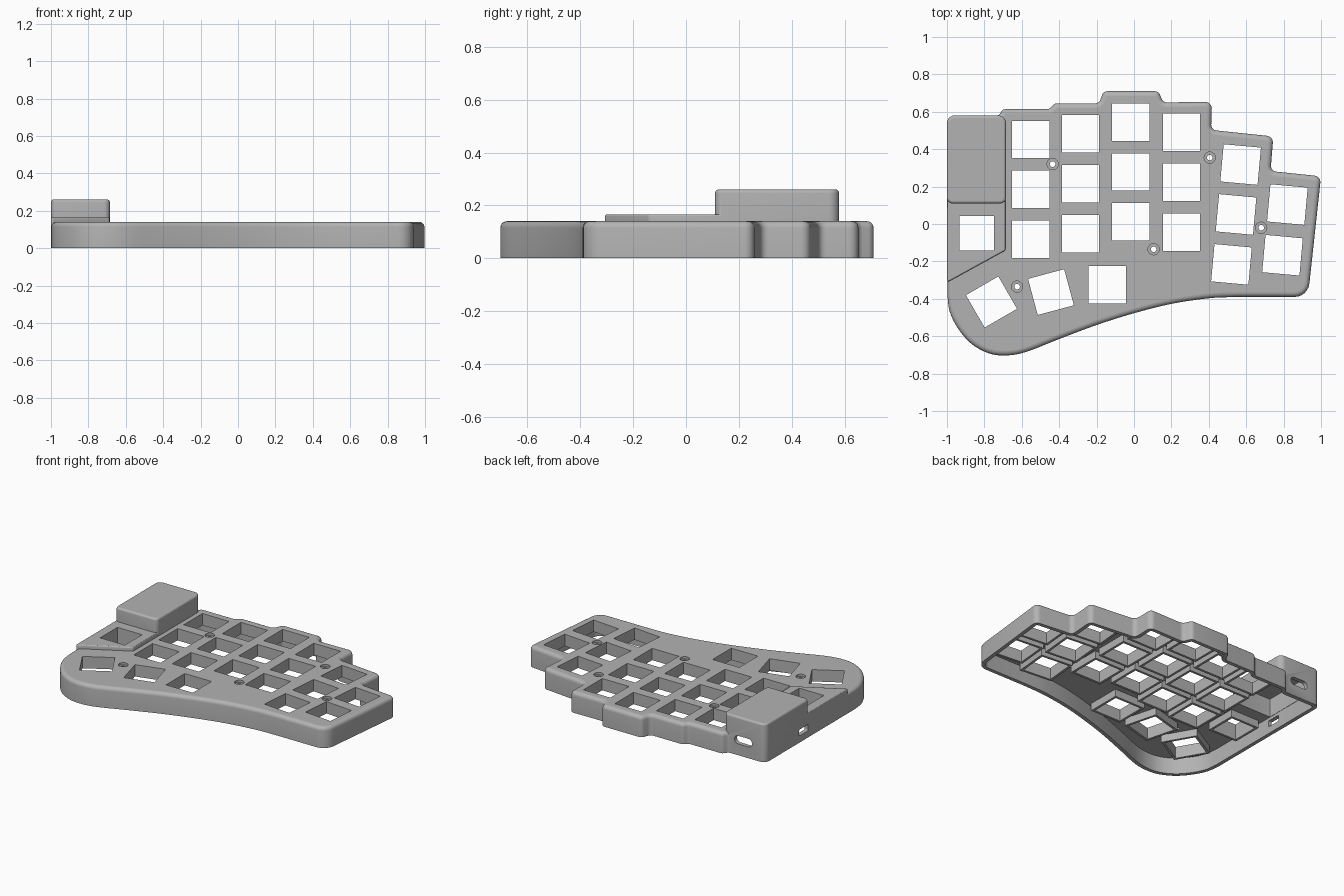
import bpy, bmesh, math
from mathutils import Vector, Matrix

if "Cube" in bpy.data.objects:
    bpy.data.objects.remove(bpy.data.objects["Cube"])


def rounded(pts, seg=6):
    """Closed counter-clockwise loop of (x, y, radius) with rounded corners."""
    out = []
    for i, (x, y, r) in enumerate(pts):
        p = Vector((x, y))
        if r == 0:
            out.append(p)
            continue
        a = (Vector(pts[i - 1][:2]) - p).normalized()
        b = (Vector(pts[(i + 1) % len(pts)][:2]) - p).normalized()
        half = a.angle(b) / 2
        t = r / math.tan(half)
        c = p + (a + b).normalized() * (r / math.sin(half))
        v0, v1 = p + a * t - c, p + b * t - c
        ang = v0.angle_signed(v1)
        for k in range(seg + 1):
            out.append(c + Matrix.Rotation(-ang * k / seg, 2) @ v0)
    return out


def spline(pts, n=5):
    """Catmull-Rom samples through the points."""
    P = [Vector(p) for p in pts]
    P = [2 * P[0] - P[1]] + P + [2 * P[-1] - P[-2]]
    out = []
    for i in range(1, len(P) - 2):
        a, b, c, d = P[i - 1:i + 3]
        for k in range(n):
            t = k / n
            out.append(0.5 * (2 * b + (c - a) * t + (2 * a - 5 * b + 4 * c - d) * t * t
                              + (3 * b - a - 3 * c + d) * t ** 3))
    return out + [P[-2]]


def inset(loop, d):
    out = []
    for i, p in enumerate(loop):
        e1 = (p - loop[i - 1]).normalized()
        e2 = (loop[(i + 1) % len(loop)] - p).normalized()
        n1, n2 = Vector((-e1.y, e1.x)), Vector((-e2.y, e2.x))
        out.append(p + (n1 + n2) * d / (1 + n1.dot(n2)))
    return out


def add_stack(bm, loop, rings, mat=Matrix()):
    """Solid from the loop repeated at (inset, height) rings."""
    rows = [[bm.verts.new(mat @ Vector((p.x, p.y, z))) for p in (inset(loop, d) if d else loop)]
            for d, z in rings]
    n = len(loop)
    bm.faces.new(rows[0][::-1])
    bm.faces.new(rows[-1])
    for lo, hi in zip(rows, rows[1:]):
        for i in range(n):
            j = (i + 1) % n
            bm.faces.new((lo[i], lo[j], hi[j], hi[i]))


def finish(bm, name):
    bmesh.ops.recalc_face_normals(bm, faces=bm.faces)
    me = bpy.data.meshes.new(name)
    bm.to_mesh(me)
    bm.free()
    ob = bpy.data.objects.new(name, me)
    bpy.context.collection.objects.link(ob)
    return ob


def solid(name, loop, rings, mat=Matrix()):
    bm = bmesh.new()
    add_stack(bm, loop, rings, mat)
    return finish(bm, name)


def fillet(z0, z1, r, seg=5):
    arc = [(r - r * math.cos(a), z1 - r + r * math.sin(a))
           for a in (math.pi / 2 * k / seg for k in range(seg + 1))]
    return [(0, z0)] + arc


def combine(target, other, op):
    m = target.modifiers.new(op, 'BOOLEAN')
    m.operation, m.object, m.solver = op, other, 'EXACT'
    bpy.context.view_layer.objects.active = target
    bpy.ops.object.modifier_apply(modifier=m.name)
    bpy.data.objects.remove(other)


def square(h):
    return [Vector(p) for p in ((-h, -h), (h, -h), (h, h), (-h, h))]


def circle(r, n=24):
    return [Vector((r * math.cos(2 * math.pi * k / n), r * math.sin(2 * math.pi * k / n)))
            for k in range(n)]


def slot(cx, cy, w, h, r):
    x, y = w / 2, h / 2
    return rounded([(cx - x, cy - y, r), (cx + x, cy - y, r), (cx + x, cy + y, r), (cx - x, cy + y, r)])


# case outline: curved front edge, then stepped back edge
front = spline([(-.998, -.38), (-.985, -.47), (-.94, -.56), (-.87, -.64), (-.78, -.69), (-.69, -.703),
                (-.58, -.685), (-.4, -.615), (-.2, -.54), (0, -.477), (.2, -.427), (.4, -.397), (.55, -.39)])
back = [(.93, -.39, .08), (1.0, .255, .035), (.73, .283, .03), (.745, .468, .035), (.412, .503, .03),
        (.417, .653, .035), (.155, .65, .03), (.132, .71, .03), (-.163, .71, .03), (-.187, .645, .03),
        (-.425, .645, .03), (-.45, .615, .03), (-.70, .615, .03), (-.725, .578, .03), (-.998, .578, .045)]
outline = rounded([(p.x, p.y, 0) for p in front] + back)
case = solid("keyboard_case", outline, fillet(0, .14, .025))

# raised electronics box and the lower plate in front of it
box_loop = rounded([(-1, .11, .03), (-.685, .11, .03), (-.685, .58, .04), (-1, .58, .04)])
plate_loop = rounded([(-.999, -.312, .008), (-.686, -.14, .02), (-.686, .2, .01), (-.999, .2, .01)])
combine(case, solid("box", box_loop, fillet(.001, .26, .014)), 'UNION')
combine(case, solid("plate", plate_loop, fillet(.002, .166, .007, 3)), 'UNION')

# hollow underside
combine(case, solid("cavity", outline, [(.025, -.05), (.025, .11)]), 'DIFFERENCE')
combine(case, solid("box_cavity", box_loop, [(.029, .08), (.029, .235)]), 'DIFFERENCE')

# key positions: x, y, turn in degrees
keys = [(x, top - .267 * k, 0) for x, top in ((-.553, .452), (-.286, .482), (-.018, .545), (.254, .490))
        for k in range(3)]
keys += [(.57 - .0245 * k, .318 - .267 * k, -5.2) for k in range(3)]
keys += [(.82 - .026 * k, .104 - .271 * k, -5.2) for k in range(2)]
keys += [(-.762, -.417, 30), (-.444, -.364, 15), (-.142, -.324, 0), (-.84, -.05, 0)]

collars, holes = bmesh.new(), bmesh.new()
for i, (x, y, turn) in enumerate(keys):
    m = Matrix.Translation((x, y, 0)) @ Matrix.Rotation(math.radians(turn), 4, 'Z')
    h = .1 if i < len(keys) - 1 else .0925
    add_stack(collars, square(h + .016), [(0, .06), (0, .125)], m)
    add_stack(holes, square(h), [(0, -.1), (0, .3)], m)

# counterbored screw holes
for x, y in ((-.435, .32), (.405, .355), (.105, -.135), (.68, -.02), (-.625, -.335)):
    add_stack(holes, circle(.03), [(.015, -.1), (.015, .125), (0, .125), (0, .3)],
              Matrix.Translation((x, y, 0)))

# cable slot in the back, switch slot in the left side
to_back = Matrix.Rotation(math.pi / 2, 4, 'X')
to_side = Matrix(((0, 0, 1, 0), (1, 0, 0, 0), (0, 1, 0, 0), (0, 0, 0, 1)))
add_stack(holes, slot(-.835, .105, .13, .055, .026), [(0, -.65), (0, -.5)], to_back)
add_stack(holes, slot(.17, .068, .095, .042, .006), [(0, -1.1), (0, -.955)], to_side)

combine(case, finish(collars, "collars"), 'UNION')
combine(case, finish(holes, "holes"), 'DIFFERENCE')

# smooth fillets, flat horizontal faces
bpy.ops.object.select_all(action='DESELECT')
case.select_set(True)
bpy.context.view_layer.objects.active = case
bpy.ops.object.shade_smooth_by_angle(angle=math.radians(30))
for f in case.data.polygons:
    if abs(f.normal.z) > .995:
        f.use_smooth = False

grey = bpy.data.materials.new("plain_grey")
grey.diffuse_color = (.45, .45, .45, 1)
grey.use_nodes = True
grey.node_tree.nodes["Principled BSDF"].inputs["Base Color"].default_value = grey.diffuse_color
case.data.materials.clear()
case.data.materials.append(grey)
for f in case.data.polygons:
    f.material_index = 0
